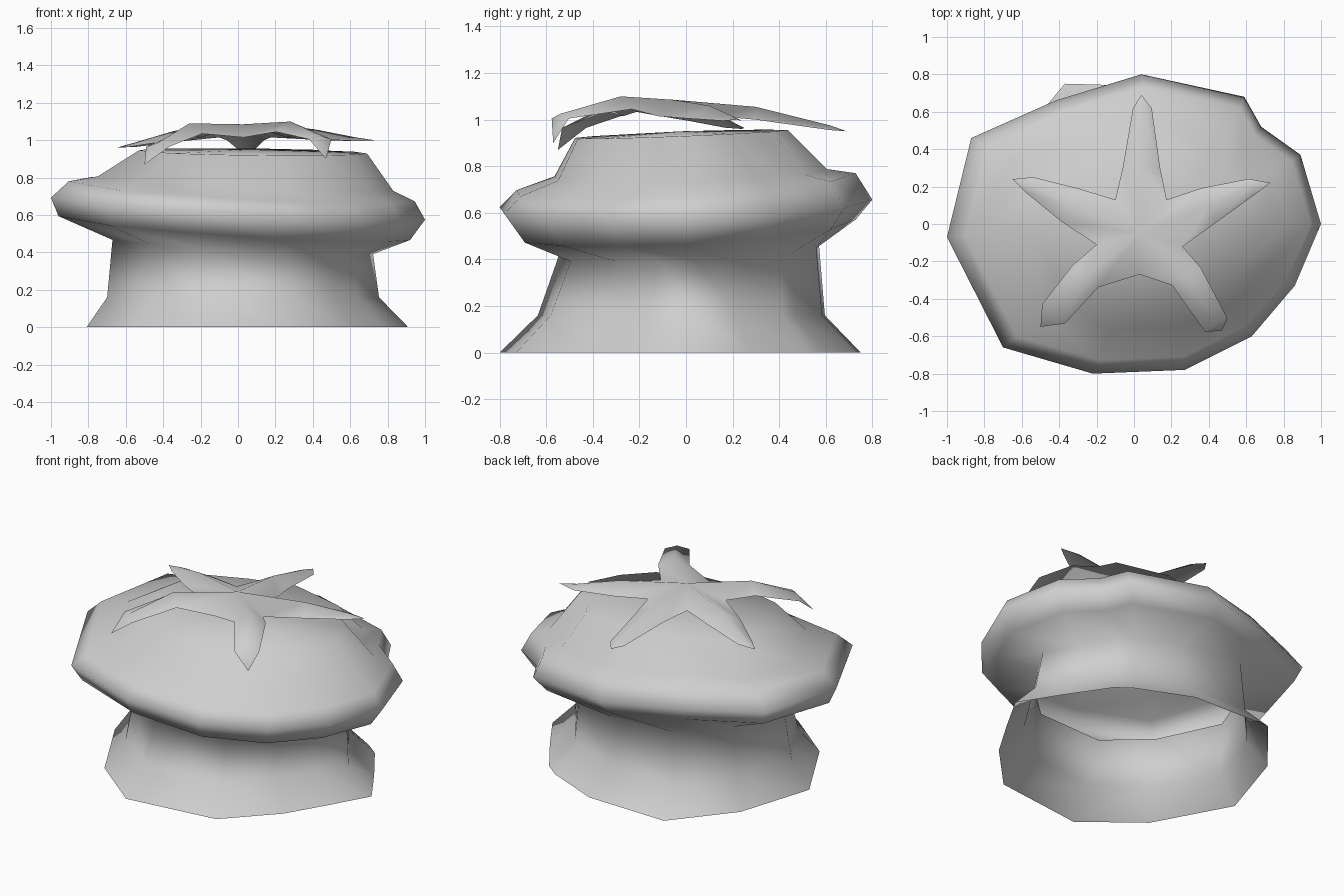
import bpy
import bmesh
from mathutils import Vector

cube = bpy.data.objects.get("Cube")
if cube:
    bpy.data.objects.remove(cube)

colour = (0.62, 0.62, 0.62, 1)
grey = bpy.data.materials.new("plain_grey")
grey.use_nodes = True
grey.diffuse_color = colour
grey.node_tree.nodes["Principled BSDF"].inputs["Base Color"].default_value = colour


def add_object(name, bm):
    mesh = bpy.data.meshes.new(name)
    bmesh.ops.recalc_face_normals(bm, faces=bm.faces)
    for face in bm.faces:
        face.smooth = True
    bm.to_mesh(mesh)
    bm.free()
    mesh.materials.append(grey)
    obj = bpy.data.objects.new(name, mesh)
    bpy.context.collection.objects.link(obj)
    return obj


# Uneven plan outlines, matched point for point
cap_plan = [(-1, -.07), (-.87, .46), (-.42, .66), (.04, .8), (.59, .68), (.68, .52), (.89, .37),
            (1, 0), (.86, -.33), (.63, -.6), (.27, -.78), (-.22, -.8), (-.7, -.66)]
stem_plan = [(-.81, -.07), (-.66, .4), (-.37, .75), (.16, .735), (.5, .59), (.59, .52), (.76, .27),
             (.91, .03), (.78, -.2), (.63, -.45), (.36, -.73), (-.22, -.8), (-.56, -.53)]

# Rings from the open foot to the crown: plan, scale, shift, height, tilt
rings = [
    (stem_plan, (1, 1), (0, 0), 0, (0, 0)),
    (stem_plan, (.845, .795), (-.015, 0), .16, (0, 0)),
    (stem_plan, (.81, .72), (-.015, .03), .43, (-.057, .045)),
    (cap_plan, (.94, .9), (-.02, .01), .53, (-.07, .06)),
    (cap_plan, (1, 1), (0, 0), .635, (-.06, .03)),
    (cap_plan, (.925, .91), (.02, 0), .73, (-.06, .06)),
    (cap_plan, (.79, .73), (.04, .02), .77, (-.05, .035)),
    (cap_plan, (.61, .57), (.08, -.02), .94, (-.015, .04)),
]

# Hollow body: stem and cap in one skin
bm = bmesh.new()
previous = None
for plan, scale, shift, height, tilt in rings:
    ring = []
    for px, py in plan:
        x, y = px * scale[0] + shift[0], py * scale[1] + shift[1]
        ring.append(bm.verts.new((x, y, height + tilt[0] * x + tilt[1] * y)))
    if previous:
        for i in range(len(ring)):
            j = (i + 1) % len(ring)
            bm.faces.new((previous[i], previous[j], ring[j], ring[i]))
    previous = ring
crown = bm.verts.new((.08, -.02, .95))
for i in range(len(previous)):
    bm.faces.new((previous[i], previous[(i + 1) % len(previous)], crown))
add_object("stem_and_cap", bm)

# Star leaf: each arm has a ridge point, an end point and a tip, with half widths
arms = [
    ((.04, .3, 1.055), .1, (.045, .62, .975), .05, (.04, .69, .95)),
    ((-.34, .1, 1.05), .1, (-.56, .21, .985), .045, (-.65, .24, .96)),
    ((-.26, -.28, 1.09), .09, (-.43, -.48, .985), .08, (-.5, -.55, .87)),
    ((.28, -.28, 1.1), .09, (.44, -.54, 1.025), .07, (.47, -.57, .9)),
    ((.4, .1, 1.06), .1, (.63, .2, 1.015), .045, (.73, .22, 1.0)),
]
# Inner notches, each one before the arm of the same index
notches = [(.175, .13), (-.1, .13), (-.2, -.11), (.03, -.27), (.26, -.12)]

bm = bmesh.new()
centre = bm.verts.new((.03, -.05, 1.085))
notch_verts = [bm.verts.new((x, y, 1.015)) for x, y in notches]
for i, (mid, mid_width, end, end_width, tip) in enumerate(arms):
    mid, end = Vector(mid), Vector(end)
    along = end - mid
    across = Vector((-along.y, along.x, 0)).normalized()
    rows = [(notch_verts[i], centre, notch_verts[(i + 1) % len(arms)])]
    for point, width, drop in ((mid, mid_width, .055), (end, end_width, .02)):
        low = point - Vector((0, 0, drop))
        rows.append([bm.verts.new(p) for p in (low - across * width, point, low + across * width)])
    for a, b in zip(rows, rows[1:]):
        for k in (0, 1):
            bm.faces.new((a[k], b[k], b[k + 1], a[k + 1]))
    point = bm.verts.new(tip)
    for k in (0, 1):
        bm.faces.new((rows[-1][k], point, rows[-1][k + 1]))
add_object("star_leaf", bm)
